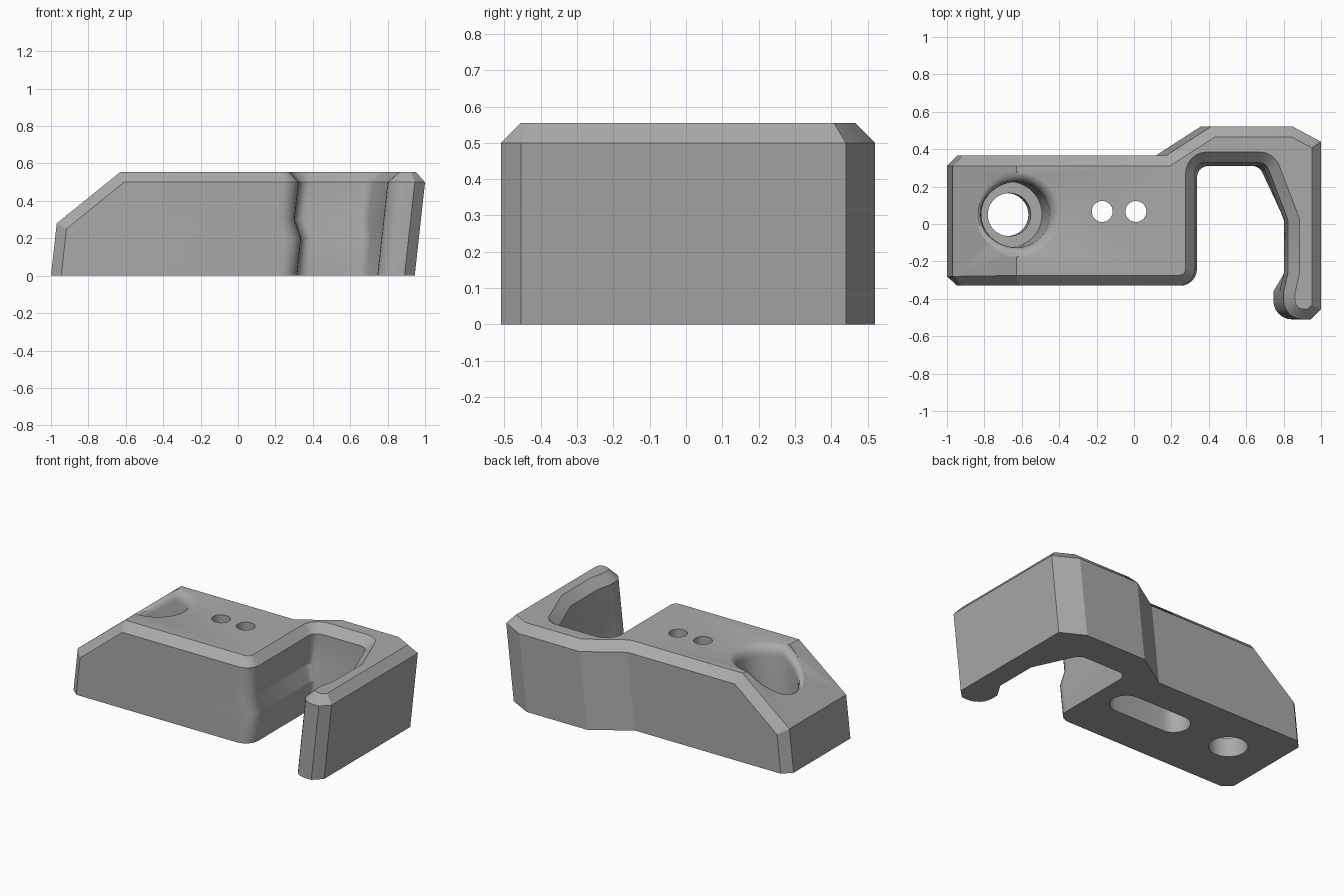
import bpy, bmesh, math
from mathutils import Vector

cube = bpy.data.objects.get("Cube")
if cube:
    bpy.data.objects.remove(cube, do_unlink=True)

LEAN = 0.11      # sideways lean of all walls per unit of height
CHAMFER = 0.055
TOP = 0.555

grey = bpy.data.materials.new("plain grey")
grey.use_nodes = True
colour = (0.4, 0.4, 0.4, 1)
grey.diffuse_color = colour
grey.node_tree.nodes["Principled BSDF"].inputs["Base Color"].default_value = colour


def lean(x, y, z):
    return Vector((x + LEAN * z, y, z))


def rounded(points, steps=6):
    """Outline whose corners with a radius become arcs."""
    out = []
    for i, (x, y, r) in enumerate(points):
        p = Vector((x, y))
        if not r:
            out.append(p)
            continue
        a = (Vector(points[i - 1][:2]) - p).normalized()
        b = (Vector(points[(i + 1) % len(points)][:2]) - p).normalized()
        half = a.angle(b) / 2
        centre = p + (a + b).normalized() * (r / math.sin(half))
        start = p + a * (r / math.tan(half)) - centre
        end = p + b * (r / math.tan(half)) - centre
        turn = math.atan2(start.x * end.y - start.y * end.x, start.dot(end))
        for k in range(steps + 1):
            t = turn * k / steps
            c, s = math.cos(t), math.sin(t)
            out.append(centre + Vector((start.x * c - start.y * s,
                                        start.x * s + start.y * c)))
    return out


def inset(outline, d):
    """Move a counter-clockwise outline inwards."""
    out = []
    for i, p in enumerate(outline):
        e = (p - outline[i - 1]).normalized()
        f = (outline[(i + 1) % len(outline)] - p).normalized()
        n, m = Vector((-e.y, e.x)), Vector((-f.y, f.x))
        out.append(p + (n + m) * (d / (1 + n.dot(m))))
    return out


def loft(name, rings, caps=None):
    """Join rings of points into a closed solid."""
    bm = bmesh.new()
    loops = [[bm.verts.new(p) for p in ring] for ring in rings]
    n = len(loops[0])
    for low, high in zip(loops, loops[1:]):
        for i in range(n):
            j = (i + 1) % n
            bm.faces.new((low[i], low[j], high[j], high[i]))
    bm.faces.new(loops[0][::-1])
    for cap in caps or [range(n)]:
        bm.faces.new([loops[-1][i] for i in cap])
    bmesh.ops.remove_doubles(bm, verts=bm.verts, dist=0.0005)
    bmesh.ops.recalc_face_normals(bm, faces=bm.faces)
    mesh = bpy.data.meshes.new(name)
    bm.to_mesh(mesh)
    bm.free()
    mesh.materials.append(grey)
    obj = bpy.data.objects.new(name, mesh)
    bpy.context.collection.objects.link(obj)
    return obj


def plan(wall, back, diagonal, arm):
    """Plan of the bracket; the arguments shape the open slot."""
    return rounded([
        (-0.665, -0.33, 0), (wall, -0.33, 0.09), (wall, back, 0.06),
        (diagonal, back, 0.06), (arm, 0.02, 0), (arm, -0.26, 0),
        (0.745, -0.36, 0), (0.745, -0.51, 0.1), (0.89, -0.51, 0),
        (0.945, -0.455, 0), (0.945, 0.44, 0), (0.795, 0.52, 0),
        (0.355, 0.52, 0), (0.115, 0.365, 0), (-0.665, 0.365, 0),
        (-0.945, 0.365, 0), (-1, 0.31, 0), (-1, -0.28, 0), (-0.945, -0.33, 0)])


# Bracket body: stepped slot wall, chamfered rim and sloping end
lower = plan(0.315, 0.31, 0.67, 0.805)
upper = plan(0.27, 0.33, 0.65, 0.768)


def rim_height(p):
    if p.x < -0.98:
        return 0.28
    return 0.25 if p.x < -0.9 else 0.5


rings = []
for outline, part in ((lower, 0), (lower, 0.4), (upper, 0.6), (upper, 1)):
    rings.append([lean(p.x, p.y, rim_height(q) * part)
                  for p, q in zip(outline, upper)])
top = []
for p, q in zip(upper, inset(upper, CHAMFER)):
    if p.x < -0.9:
        top.append(lean(-1, 0.31 if p.y > 0 else -0.28, 0.28))
    elif p.x < -0.6:
        top.append(lean(-0.69, q.y, TOP))
    else:
        top.append(lean(q.x, q.y, TOP))
rings.append(top)
n = len(top)
body = loft("bracket_body", rings,
            [range(n - 4), (n - 5, n - 4, n - 3, n - 2, n - 1, 0)])


# Cutters
def surface(x):
    return min(TOP, 0.28 + 0.81 * (x + 0.97))


def circle(x, y, r, z, count=48):
    return [Vector((x + r * math.cos(a), y + r * math.sin(a), z))
            for a in (2 * math.pi * k / count for k in range(count))]


# Leaning counterbore whose rounded lip follows the slope
bore = [[lean(*p) for p in circle(-0.68, 0.05, r, z)]
        for r, z in ((0.115, -0.1), (0.115, 0.12), (0.175, 0.12))]
for r, drop in ((0.175, 0.065), (0.178, 0.045), (0.185, 0.027),
                (0.197, 0.012), (0.212, 0.003), (0.228, -0.002)):
    bore.append([lean(p.x, p.y, surface(p.x + 0.05) - drop)
                 for p in circle(-0.68, 0.05, r, 0)])
bore.append([Vector((p.x, p.y, 0.8)) for p in bore[-1]])
cutters = [loft("counterbore_cutter", bore)]

# Pocket in the underside, with both pin holes running into it
pocket = rounded([(-0.36, -0.05, 0.099), (0.2, -0.05, 0.099),
                  (0.2, 0.15, 0.099), (-0.36, 0.15, 0.099)])
cutters.append(loft("pocket_cutter", [[Vector((p.x, p.y, z)) for p in pocket]
                                      for z in (-0.1, 0.22)]))
for x in (-0.17, 0.01):
    cutters.append(loft("pin_hole_cutter",
                        [circle(x, 0.067, 0.056, z, 32) for z in (-0.1, 0.8)]))

bpy.ops.object.select_all(action='DESELECT')
body.select_set(True)
bpy.context.view_layer.objects.active = body
for cutter in cutters:
    cutter.hide_render = True
    cut = body.modifiers.new("cut", 'BOOLEAN')
    cut.operation = 'DIFFERENCE'
    cut.solver = 'EXACT'
    cut.object = cutter
    bpy.ops.object.modifier_apply(modifier=cut.name)
    bpy.data.objects.remove(cutter, do_unlink=True)
bpy.ops.object.shade_smooth_by_angle(angle=math.radians(25))
